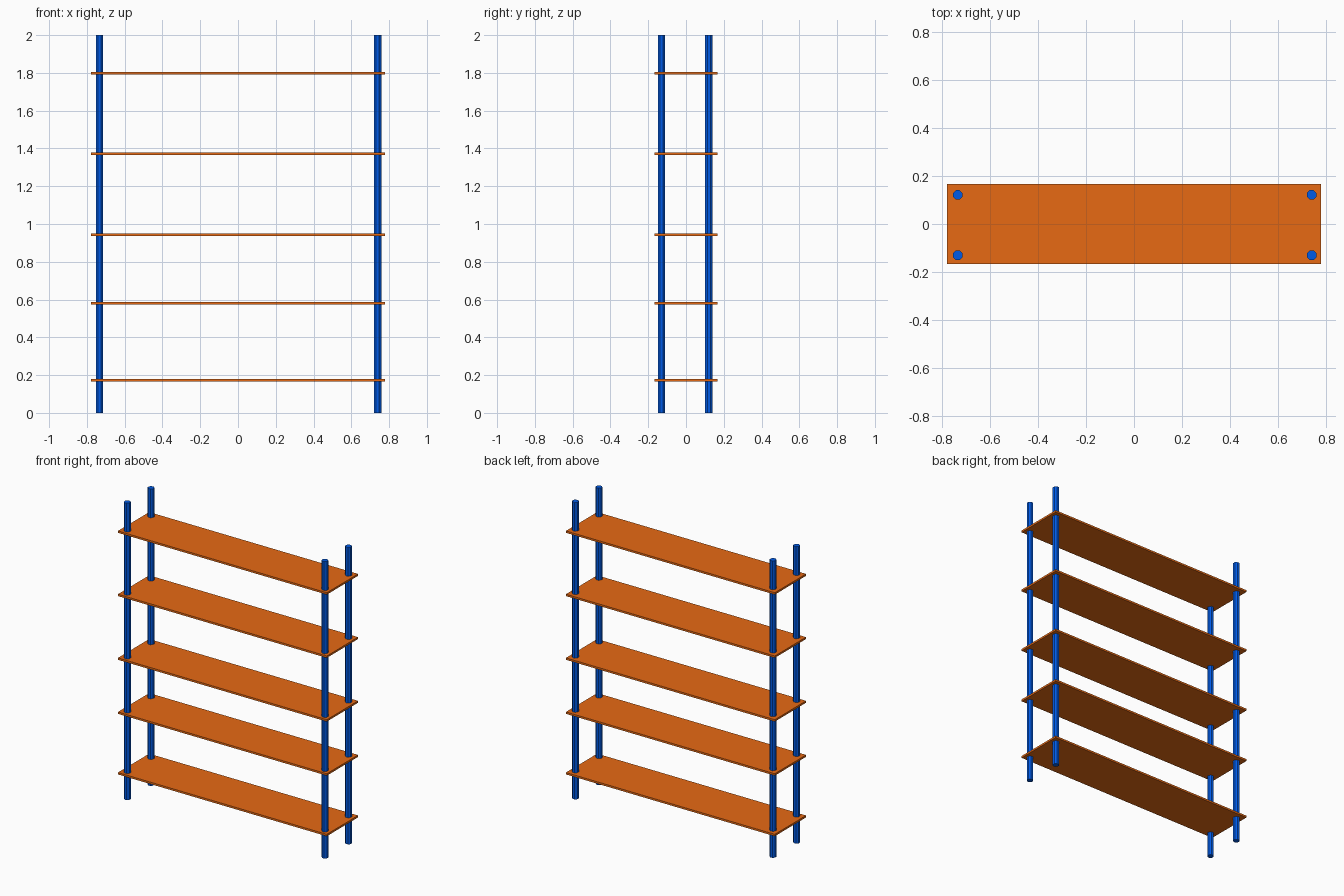
import bpy
from math import pi

cube = bpy.data.objects.get("Cube")
if cube:
    bpy.data.objects.remove(cube, do_unlink=True)


def make_material(name, colour):
    mat = bpy.data.materials.new(name)
    mat.use_nodes = True
    mat.diffuse_color = colour
    mat.node_tree.nodes["Principled BSDF"].inputs["Base Color"].default_value = colour
    return mat


orange = make_material("orange board", (0.81, 0.145, 0.007, 1))
blue = make_material("blue post", (0.0, 0.105, 0.8, 1))

# Shelves: thin boards, unevenly spaced
for i, z in enumerate((0.172, 0.58, 0.944, 1.373, 1.799)):
    bpy.ops.mesh.primitive_cube_add(size=1, location=(0, 0, z))
    shelf = bpy.context.object
    shelf.name = f"shelf_{i + 1}"
    shelf.scale = (1.556, 0.332, 0.013)
    shelf.data.materials.append(orange)

# Posts: slim eight-sided rods passing through every shelf
for side, x in (("right", -0.733), ("left", 0.739)):
    for end, y in (("front", -0.13), ("back", 0.121)):
        bpy.ops.mesh.primitive_cylinder_add(vertices=8, radius=0.021, depth=2,
                                            location=(x, y, 1), rotation=(0, 0, pi / 8))
        post = bpy.context.object
        post.name = f"{end}_{side}_post"
        post.data.materials.append(blue)
